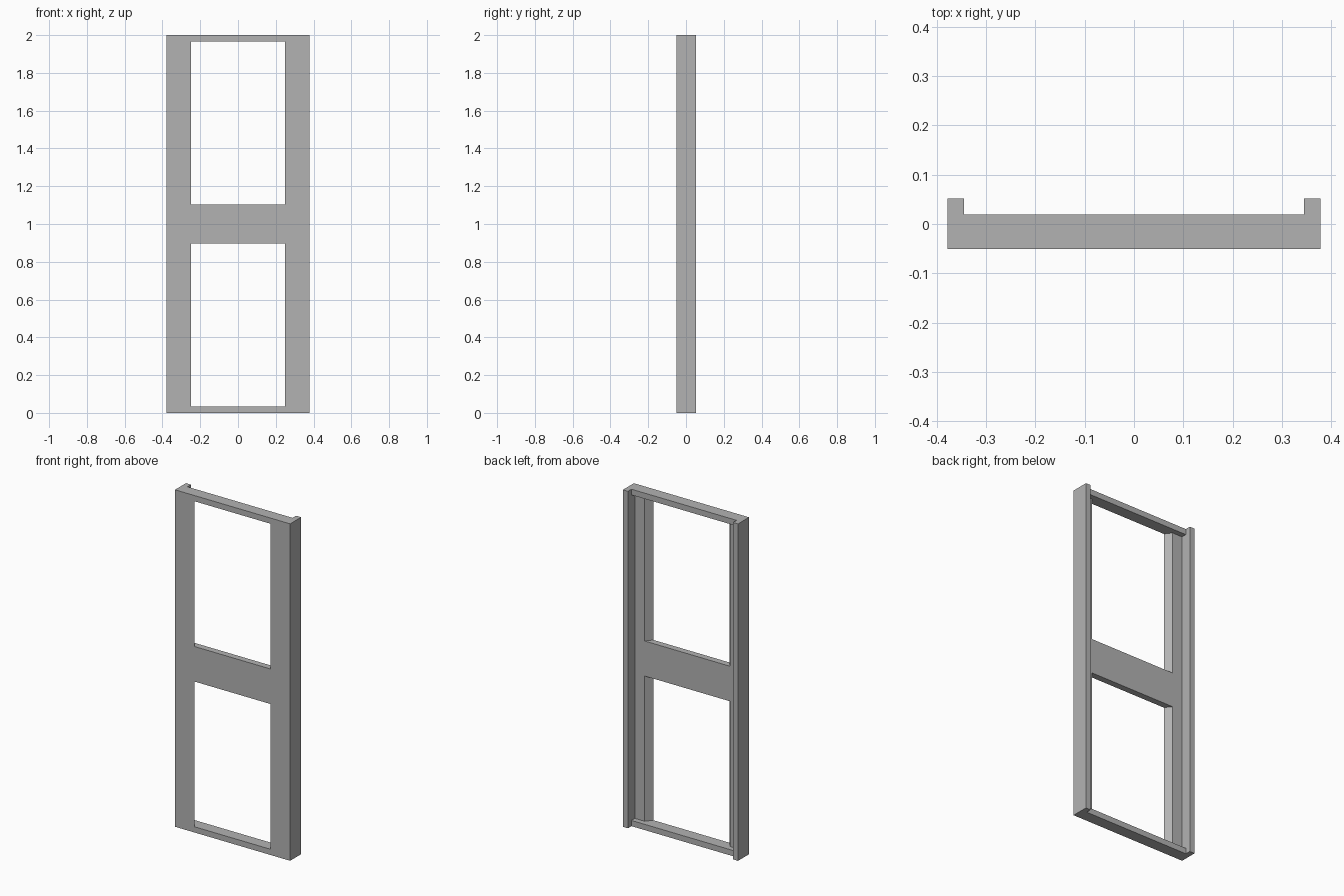
import bpy
import bmesh

cube = bpy.data.objects.get("Cube")
if cube:
    bpy.data.objects.remove(cube, do_unlink=True)

# Single flat grey
GREY = (0.45, 0.45, 0.45, 1.0)
mat = bpy.data.materials.new("plain_grey")
mat.use_nodes = True
mat.diffuse_color = GREY
mat.node_tree.nodes["Principled BSDF"].inputs["Base Color"].default_value = GREY

# Shared dimensions
HEIGHT = 2.0
OUTER, LIP, REBATE, OPENING = 0.378, 0.345, 0.28, 0.25   # half widths
FRONT, PANEL_BACK, RAIL_BACK, BACK = -0.051, -0.013, 0.019, 0.052
EDGE = 0.034          # height of the top and bottom rails
MID_HALF = 0.104      # half height of the middle rail


def prism(name, outline, z0, z1):
    """Extrude an outline in the ground plane from z0 up to z1."""
    bm = bmesh.new()
    base = bm.faces.new([bm.verts.new((x, y, z0)) for x, y in outline])
    new = bmesh.ops.extrude_face_region(bm, geom=[base])["geom"]
    top = [v for v in new if isinstance(v, bmesh.types.BMVert)]
    bmesh.ops.translate(bm, verts=top, vec=(0, 0, z1 - z0))
    bmesh.ops.recalc_face_normals(bm, faces=bm.faces)
    mesh = bpy.data.meshes.new(name)
    bm.to_mesh(mesh)
    bm.free()
    mesh.materials.append(mat)
    obj = bpy.data.objects.new(name, mesh)
    bpy.context.collection.objects.link(obj)
    return obj


def symmetric(half):
    """Complete a half outline by reflecting it across the centre line."""
    return half + [(-x, y) for x, y in reversed(half)]


# Side stiles: splayed inner edge and a deep rear lip
stile = [(OPENING, FRONT), (OUTER, FRONT), (OUTER, BACK), (LIP, BACK),
         (LIP, PANEL_BACK), (REBATE, PANEL_BACK)]
for name, side in (("left_stile", 1), ("right_stile", -1)):
    prism(name, [(side * x, y) for x, y in stile], 0, HEIGHT)

# Middle rail, flush with the stiles front and back
mid = symmetric([(OPENING, FRONT), (REBATE, PANEL_BACK)])
prism("middle_rail", mid, HEIGHT / 2 - MID_HALF, HEIGHT / 2 + MID_HALF)

# Thin top and bottom rails, deeper and running between the rear lips
rail = symmetric([(OPENING, FRONT), (REBATE, PANEL_BACK),
                  (LIP, PANEL_BACK), (LIP, RAIL_BACK)])
prism("bottom_rail", rail, 0, EDGE)
prism("top_rail", rail, HEIGHT - EDGE, HEIGHT)
